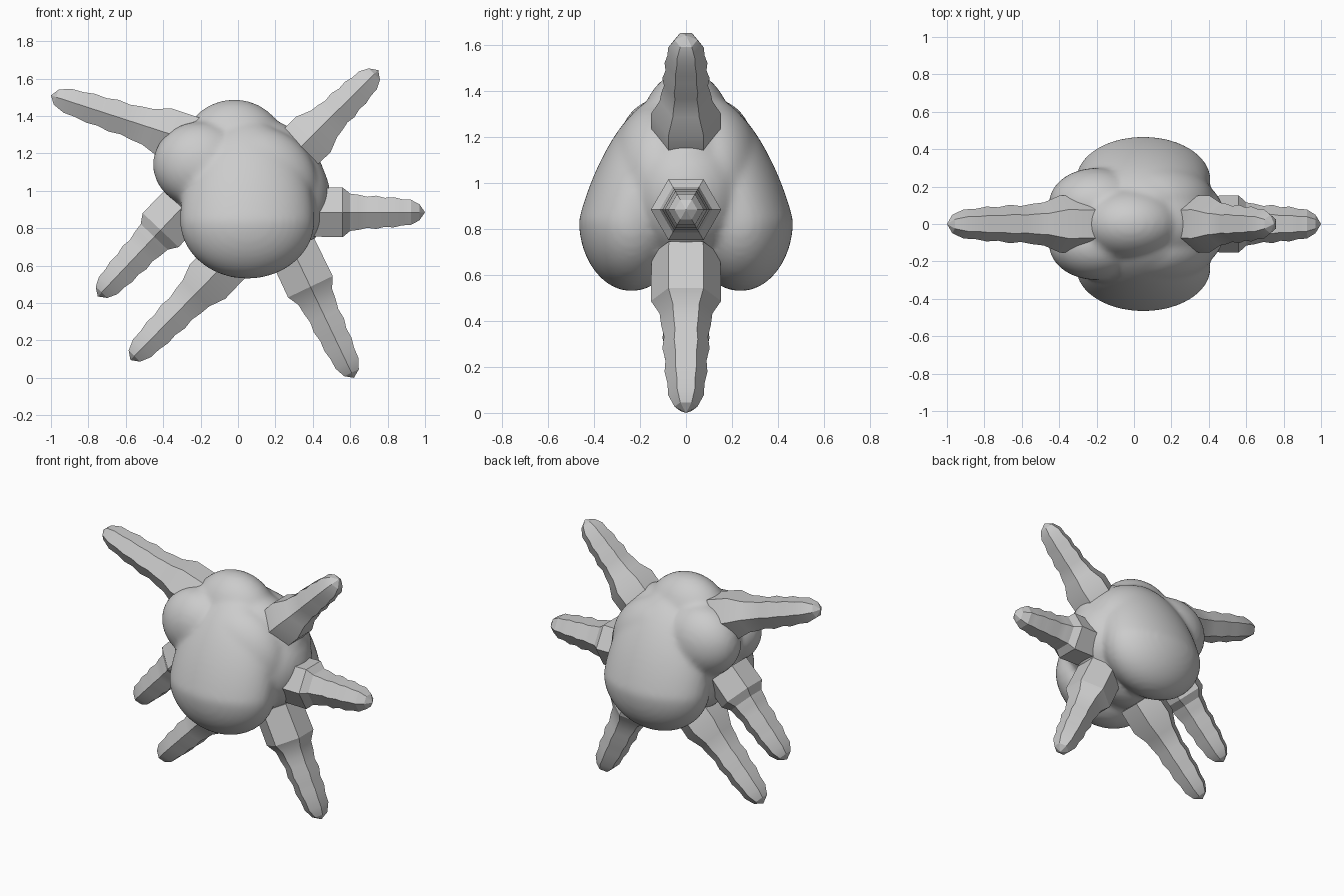
import bpy, bmesh, math
from mathutils import Vector

old = bpy.data.objects.get("Cube")
if old:
    bpy.data.objects.remove(old, do_unlink=True)

grey = bpy.data.materials.new("stone grey")
grey.use_nodes = True
grey.diffuse_color = (0.6, 0.6, 0.6, 1)
grey.node_tree.nodes["Principled BSDF"].inputs["Base Color"].default_value = grey.diffuse_color


def add_object(name, bm, angle):
    bmesh.ops.recalc_face_normals(bm, faces=bm.faces)
    mesh = bpy.data.meshes.new(name)
    bm.to_mesh(mesh)
    bm.free()
    mesh.materials.append(grey)
    obj = bpy.data.objects.new(name, mesh)
    bpy.context.collection.objects.link(obj)
    bpy.ops.object.select_all(action="DESELECT")
    obj.select_set(True)
    bpy.context.view_layer.objects.active = obj
    bpy.ops.object.shade_smooth_by_angle(angle=math.radians(angle))
    return obj


def blob(bm, centre, radii, rise=None, lean=0):
    """Add an ellipsoid whose upper half may be taller and lean along y."""
    made = bmesh.ops.create_uvsphere(bm, u_segments=48, v_segments=32, radius=1)
    for v in made["verts"]:
        x, y, z = v.co
        up = max(z, 0)
        height = z * (rise if rise and z > 0 else radii[2])
        v.co = Vector(centre) + Vector((x * radii[0], y * radii[1] + lean * up, height))


def spike(name, base, tip, collar, step):
    """Six-sided arm: thick collar, stepped neck, wavy tapering shaft, pointed end."""
    start, end = Vector((base[0], 0, base[1])), Vector((tip[0], 0, tip[1]))
    axis = (end - start).normalized()
    length = (end - start).length
    side = Vector((0, 1, 0))
    up = axis.cross(side)
    rings = [(0, 0.15), (collar, 0.153), (collar + step, 0.115)]
    shaft = length - collar - step - 0.03
    waves = [1.0, 0.93, 1.05, 0.96, 1.06, 0.97, 1.0, 0.68]
    for i, wave in enumerate(waves):
        t = (i + 1) / len(waves)
        rings.append((collar + step + shaft * t, (0.113 - 0.04 * t) * wave))
    bm = bmesh.new()
    loops = []
    for along, radius in rings:
        loop = []
        for k in range(6):
            a = k * math.pi / 3
            loop.append(bm.verts.new(start + axis * along + (side * math.cos(a) + up * math.sin(a)) * radius))
        loops.append(loop)
    for a, b in zip(loops, loops[1:]):
        for k in range(6):
            bm.faces.new((a[k], a[k - 1], b[k - 1], b[k]))
    bm.faces.new(loops[0])
    point = bm.verts.new(end)
    for k in range(6):
        bm.faces.new((loops[-1][k], loops[-1][k - 1], point))
    add_object(name, bm, 25)


# Rounded body: core, crown and flank with mirrored side lobes and cheeks
body = bmesh.new()
blob(body, (0.06, 0, 0.98), (0.42, 0.28, 0.42))
blob(body, (-0.02, 0, 1.22), (0.28, 0.2, 0.268))
blob(body, (0.22, 0, 0.96), (0.275, 0.27, 0.3))
for s in (-1, 1):
    blob(body, (0.05, s * 0.237, 0.84), (0.36, 0.23, 0.31), rise=0.54, lean=-s * 0.14)
    blob(body, (0.08, s * 0.12, 1.02), (0.35, 0.22, 0.33))
    blob(body, (-0.2, s * 0.11, 1.14), (0.255, 0.19, 0.23))
body_obj = add_object("body", body, 60)

# Fuse the lobes into one softly creased surface
fuse = body_obj.modifiers.new("fuse", "REMESH")
fuse.mode = "VOXEL"
fuse.voxel_size = 0.018
fuse.use_smooth_shade = True
soften = body_obj.modifiers.new("soften", "SMOOTH")
soften.factor = 0.5
soften.iterations = 8

# Radiating spikes
spike("upper_right_spike", (-0.12, 1.225), (-1.0, 1.51), 0.29, 0.09)
spike("upper_left_spike", (0.31, 1.21), (0.75, 1.645), 0.13, 0.08)
spike("side_left_spike", (0.4, 0.885), (1.0, 0.885), 0.16, 0.04)
spike("lower_left_spike", (0.29, 0.69), (0.62, 0.0), 0.225, 0.06)
spike("lower_right_spike", (-0.05, 0.63), (-0.575, 0.095), 0.16, 0.09)
spike("side_right_spike", (-0.3, 0.91), (-0.75, 0.435), 0.165, 0.05)
